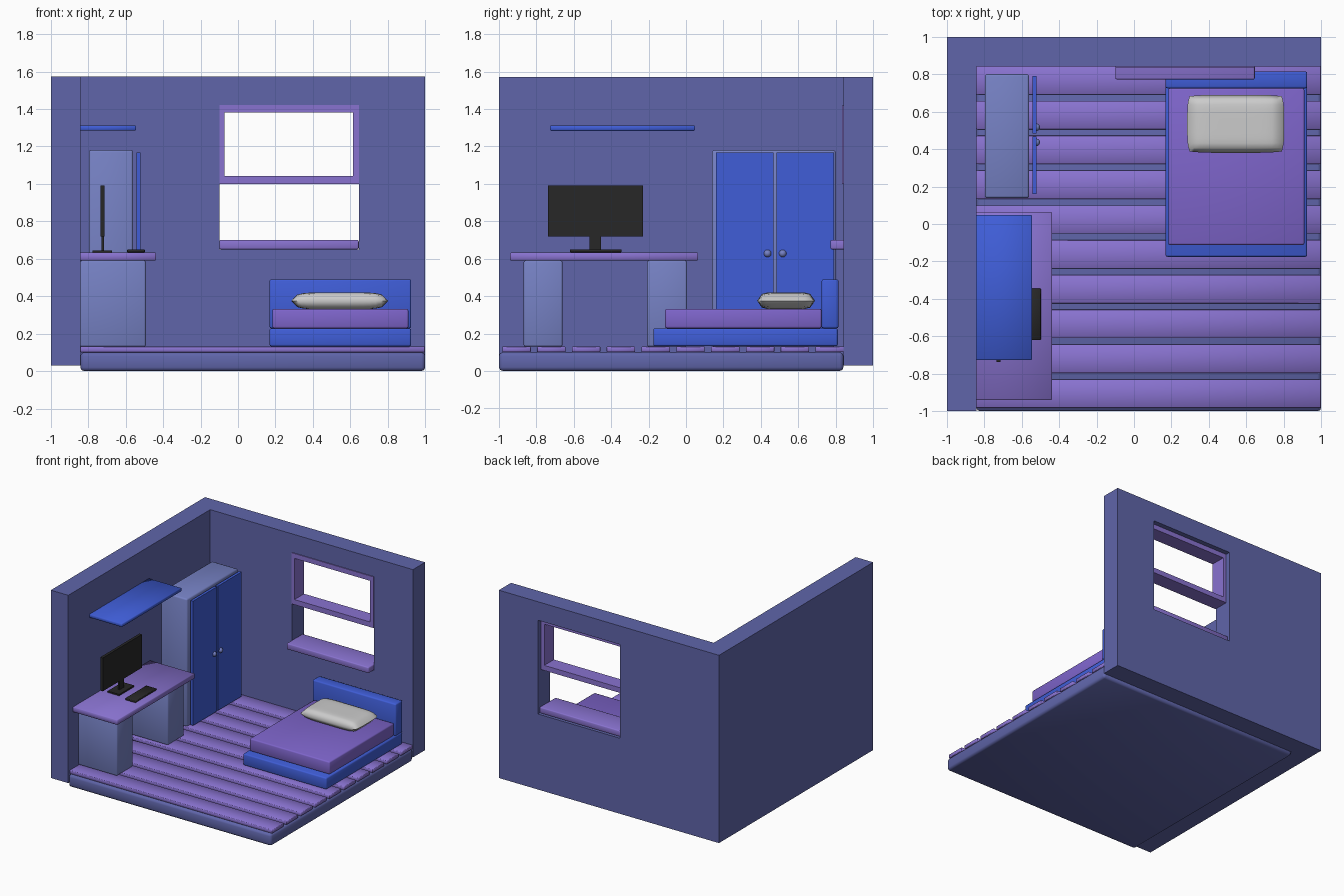
import bpy, bmesh, math
from mathutils import Vector

if "Cube" in bpy.data.objects:
    bpy.data.objects.remove(bpy.data.objects["Cube"])


def mat(name, rgb):
    m = bpy.data.materials.new(name)
    m.diffuse_color = (*rgb, 1)
    m.use_nodes = True
    m.node_tree.nodes["Principled BSDF"].inputs["Base Color"].default_value = m.diffuse_color
    return m


WALL = mat("wall_indigo", (0.115, 0.13, 0.40))
PALE = mat("pale_blue", (0.18, 0.22, 0.55))
WOOD = mat("purple_wood", (0.25, 0.17, 0.63))
CLOTH = mat("violet_cloth", (0.21, 0.13, 0.60))
BLUE = mat("bright_blue", (0.05, 0.11, 0.68))
BLACK = mat("black", (0.02, 0.02, 0.02))


def finish(o, m, smooth=None):
    if m:
        o.data.materials.append(m)
    if smooth:
        bpy.ops.object.select_all(action='DESELECT')
        o.select_set(True)
        bpy.context.view_layer.objects.active = o
        bpy.ops.object.shade_smooth_by_angle(angle=math.radians(smooth))
    return o


def from_bmesh(name, bm):
    bmesh.ops.recalc_face_normals(bm, faces=bm.faces)
    me = bpy.data.meshes.new(name)
    bm.to_mesh(me)
    bm.free()
    o = bpy.data.objects.new(name, me)
    bpy.context.collection.objects.link(o)
    return o


def box(name, x, y, z, m, bevel=0, seg=2):
    """Box from min/max pairs, with optionally rounded edges."""
    bm = bmesh.new()
    bmesh.ops.create_cube(bm, size=1)
    for v in bm.verts:
        v.co = Vector([(r[0] + r[1]) / 2 + c * (r[1] - r[0])
                       for c, r in zip(v.co, (x, y, z))])
    if bevel:
        bmesh.ops.bevel(bm, geom=bm.edges[:], offset=bevel, segments=seg,
                        profile=0.5, affect='EDGES')
    return finish(from_bmesh(name, bm), m, 50 if bevel else None)


def prism(name, pts, axis, lo, hi, m):
    """Extrude a 2D profile along z (axis 2) or y (axis 1)."""
    bm = bmesh.new()
    place = (lambda p, h: (p[0], p[1], h)) if axis == 2 else (lambda p, h: (p[0], h, p[1]))
    face = bm.faces.new([bm.verts.new(place(p, lo)) for p in pts])
    ext = bmesh.ops.extrude_face_region(bm, geom=[face])
    step = Vector(place((0, 0), hi - lo))
    bmesh.ops.translate(bm, vec=step,
                        verts=[g for g in ext['geom'] if isinstance(g, bmesh.types.BMVert)])
    return finish(from_bmesh(name, bm), m)


# L-shaped walls with a window opening
walls = prism("walls", [(-1, -1), (-0.842, -1), (-0.842, 0.842), (1, 0.842), (1, 1), (-1, 1)],
              2, 0.03, 1.572, WALL)
cutter = box("window_cutter", (-0.10, 0.645), (0.7, 1.1), (0.65, 1.42), None)
cutter.hide_render = True
cutter.hide_viewport = True
cut = walls.modifiers.new("window_opening", 'BOOLEAN')
cut.operation = 'DIFFERENCE'
cut.solver = 'EXACT'
cut.object = cutter

# Floor slab and planks
box("floor_slab", (-0.842, 1), (-1, 0.842), (0, 0.10), WALL, 0.02)
for i in range(10):
    y = -0.982 + i * 0.186
    box(f"floor_plank_{i + 1}", (-0.842, 0.998), (y, min(y + 0.152, 0.845)),
        (0.10, 0.13), WOOD, 0.003, 1)

# Raised window sash and sill
x0, x1, z0, z1 = -0.10, 0.645, 1.0, 1.42
for n, x, z in (("left", (x0, x0 + 0.028), (z0, z1)), ("right", (x1 - 0.03, x1), (z0, z1)),
                ("bottom", (x0, x1), (z0, z0 + 0.042)), ("top", (x0, x1), (z1 - 0.04, z1))):
    box(f"window_sash_{n}", x, (0.835, 0.96), z, WOOD)
box("window_sill", (x0, x1), (0.772, 0.98), (0.65, 0.70), WOOD, 0.008)

# Bed
box("bed_base", (0.168, 0.925), (-0.175, 0.812), (0.132, 0.228), BLUE, 0.01)
box("headboard", (0.168, 0.925), (0.725, 0.815), (0.228, 0.49), BLUE, 0.01)
box("mattress", (0.183, 0.91), (-0.112, 0.725), (0.228, 0.332), CLOTH, 0.01)

# Pillow: soft rounded block, thinner towards its corners
bm = bmesh.new()
N, M = 16, 12
cx, cy, hx, hy = 0.543, 0.535, 0.259, 0.155
bmesh.ops.create_grid(bm, x_segments=N, y_segments=M, size=1)
top = bm.faces[:]
dup = bmesh.ops.duplicate(bm, geom=top)
low = {v for v in dup['geom'] if isinstance(v, bmesh.types.BMVert)}
for v in bm.verts:
    u, w = v.co.x, v.co.y
    puff = ((1 - abs(u) ** 6) * (1 - abs(w) ** 6)) ** 0.5
    pinch = 1 - 0.05 * (u * w) ** 4
    v.co = (cx + u * hx * pinch, cy + w * hy * pinch,
            0.375 + (-0.045 if v in low else 0.045) * puff)
bmesh.ops.remove_doubles(bm, verts=bm.verts, dist=0.0005)
finish(from_bmesh("pillow", bm), None, 80)

# Wardrobe with two doors and round knobs
box("wardrobe_body", (-0.797, -0.56), (0.138, 0.80), (0.13, 1.18), PALE, 0.012)
for n, y, ky in (("left", (0.16, 0.467), 0.436), ("right", (0.483, 0.79), 0.517)):
    box(f"wardrobe_door_{n}", (-0.542, -0.52), y, (0.145, 1.167), BLUE)
    bm = bmesh.new()
    bmesh.ops.create_uvsphere(bm, u_segments=20, v_segments=12, radius=0.02)
    knob = finish(from_bmesh(f"door_knob_{n}", bm), PALE, 60)
    knob.location = (-0.522, ky, 0.628)

# Desk
box("desk_top", (-0.845, -0.438), (-0.94, 0.065), (0.59, 0.632), WOOD, 0.004, 1)
for n, y in (("front", (-0.868, -0.66)), ("back", (-0.208, 0.005))):
    box(f"desk_leg_{n}", (-0.845, -0.492), y, (0.13, 0.59), PALE, 0.01)

# Monitor and keyboard
box("monitor_screen", (-0.735, -0.712), (-0.737, -0.23), (0.718, 0.992), BLACK)
box("monitor_neck", (-0.728, -0.716), (-0.515, -0.455), (0.64, 0.74), BLACK)
box("monitor_base", (-0.777, -0.672), (-0.582, -0.388), (0.632, 0.644), BLACK)
box("keyboard", (-0.592, -0.498), (-0.62, -0.345), (0.634, 0.65), BLACK, 0.003, 1)

# Wall shelf
box("wall_shelf", (-0.845, -0.545), (-0.727, 0.048), (1.284, 1.312), BLUE, 0.004, 1)
